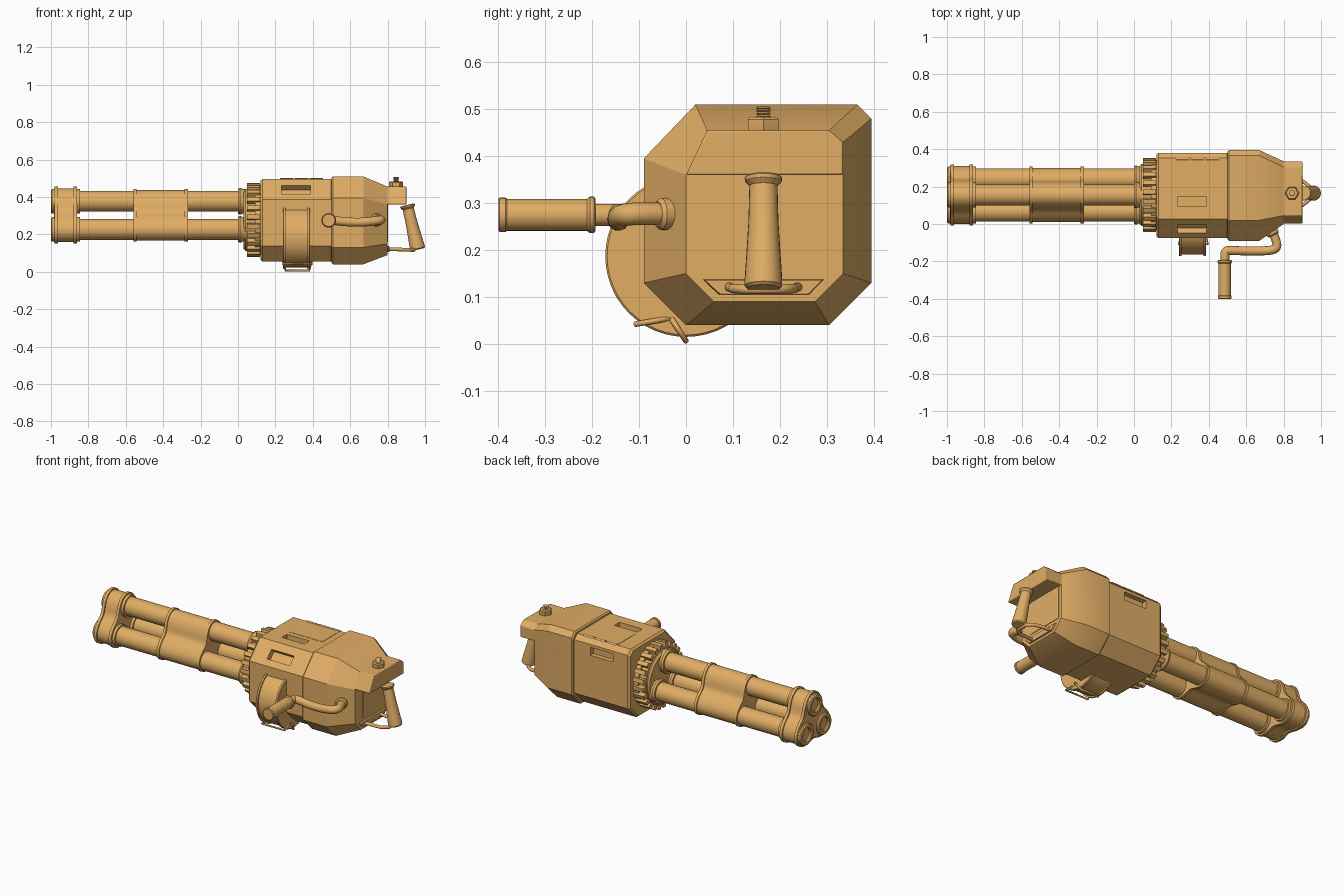
import bpy, bmesh, math
from mathutils import Vector

if "Cube" in bpy.data.objects:
    bpy.data.objects.remove(bpy.data.objects["Cube"])

mat = bpy.data.materials.new("orange_paint")
mat.diffuse_color = (0.75, 0.42, 0.13, 1)
mat.use_nodes = True
mat.node_tree.nodes["Principled BSDF"].inputs["Base Color"].default_value = mat.diffuse_color
AY, AZ = 0.155, 0.277          # barrel cluster axis


def finish(name, bm, bevel=0):
    bmesh.ops.recalc_face_normals(bm, faces=bm.faces)
    me = bpy.data.meshes.new(name)
    bm.to_mesh(me)
    bm.free()
    me.materials.append(mat)
    ob = bpy.data.objects.new(name, me)
    bpy.context.collection.objects.link(ob)
    if bevel:
        m = ob.modifiers.new("bevel", "BEVEL")
        m.width, m.segments, m.angle_limit = bevel, 2, math.radians(25)
    return ob


def loft(name, rings, bevel=0):
    """Skin a stack of equal-length point rings and cap both ends."""
    bm = bmesh.new()
    vs = [[bm.verts.new(p) for p in r] for r in rings]
    n = len(vs[0])
    for a, b in zip(vs, vs[1:]):
        for i in range(n):
            j = (i + 1) % n
            bm.faces.new((a[i], a[j], b[j], b[i]))
    bm.faces.new(vs[0])
    bm.faces.new(vs[-1])
    return finish(name, bm, bevel)


def prism(name, sections, bevel=0):
    """sections: list of (x, [(y, z), ...])"""
    return loft(name, [[(x, y, z) for y, z in pts] for x, pts in sections], bevel)


def lathe(name, origin, direction, profile, segs=32, phase=0):
    """profile: (distance along direction, radius)"""
    o = Vector(origin)
    q = Vector(direction).to_track_quat('Z', 'Y')
    ang = [2 * math.pi * i / segs + phase for i in range(segs)]
    return loft(name, [[o + q @ Vector((r * math.cos(a), r * math.sin(a), t)) for a in ang]
                       for t, r in profile])


def box(name, c, s, rot=0, bevel=0):
    bm = bmesh.new()
    bmesh.ops.create_cube(bm, size=1)
    bmesh.ops.scale(bm, vec=s, verts=bm.verts)
    ob = finish(name, bm, bevel)
    ob.location, ob.rotation_euler = c, (rot, 0, 0)
    return ob


def pipe(name, pts, r, smooth=True, cyclic=False):
    cu = bpy.data.curves.new(name, "CURVE")
    cu.dimensions = "3D"
    cu.bevel_depth, cu.bevel_resolution, cu.use_fill_caps = r, 5, True
    sp = cu.splines.new("NURBS" if smooth else "POLY")
    sp.points.add(len(pts) - 1)
    for p, co in zip(sp.points, pts):
        p.co = (*co, 1)
    sp.use_cyclic_u = cyclic
    if smooth:
        sp.order_u, sp.use_endpoint_u, sp.resolution_u = 3, True, 8
    cu.materials.append(mat)
    ob = bpy.data.objects.new(name, cu)
    bpy.context.collection.objects.link(ob)


def shift(pts, k):
    """Scale a y/z outline about the body centre."""
    return [(0.152 + (y - 0.152) * k, 0.275 + (z - 0.275) * k) for y, z in pts]


# three barrels with bored muzzles and collars at both ends
for k in range(3):
    a = math.pi / 2 + k * 2 * math.pi / 3
    lathe(f"barrel_{k + 1}", (-1, AY + 0.1 * math.cos(a), AZ + 0.1 * math.sin(a)), (1, 0, 0),
          [(0.2, 0.038), (0.006, 0.038), (0, 0.044), (0, 0.06), (0.006, 0.066), (0.155, 0.066),
           (0.155, 0.056), (1.0, 0.056), (1.0, 0.068), (1.012, 0.072), (1.025, 0.066), (1.06, 0.066)])


# three-lobed clamps around the barrels
def lobes(grow):
    out = []
    for i in range(96):
        t = 2 * math.pi * i / 96
        r = 0.125 + grow + 0.033 * math.cos(3 * (t - math.pi / 2))
        out.append((AY + r * math.cos(t), AZ + r * math.sin(t)))
    return out


def clamp(name, steps):
    prism(name, [(x, lobes(g)) for x, g in steps])


clamp("muzzle_clamp", [(-0.985, 0.01), (-0.98, 0.012), (-0.98, 0.02), (-0.962, 0.02), (-0.962, 0.011),
                       (-0.88, 0.011), (-0.88, 0.02), (-0.862, 0.02), (-0.862, 0.01)])
clamp("barrel_sleeve", [(-0.56, 0.0), (-0.56, 0.008), (-0.543, 0.008), (-0.543, 0.001),
                        (-0.285, 0.001), (-0.285, 0.008), (-0.268, 0.008), (-0.268, 0.0)])

# toothed ring behind the barrels
gear = []
for i in range(24):
    for f, r in ((0.0, 0.172), (0.36, 0.172), (0.44, 0.198), (0.92, 0.198)):
        t = 2 * math.pi * (i + f) / 24
        gear.append((AY + r * math.cos(t), AZ + r * math.sin(t)))
prism("drive_gear", [(0.047, gear), (0.118, gear)])
lathe("gear_hub", (0.03, AY, AZ), (1, 0, 0), [(0, 0.155), (0.01, 0.165), (0.06, 0.165), (0.06, 0.186), (0.1, 0.186)], 48)

# main housing: rear armour, front receiver and the end shelf
outer = [(0.02, 0.51), (0.365, 0.51), (0.395, 0.48), (0.395, 0.13),
         (0.305, 0.04), (0.0, 0.04), (-0.09, 0.13), (-0.09, 0.395)]
inner = [(0.045, 0.455), (0.305, 0.455), (0.335, 0.43), (0.335, 0.15),
         (0.275, 0.09), (0.06, 0.09), (0.0, 0.15), (0.0, 0.36)]
prism("rear_housing", [(0.5, shift(outer, 0.97)), (0.508, outer), (0.67, outer), (0.8, inner)])
body = shift(outer, 0.94)
front = prism("front_housing", [(0.12, shift(outer, 0.9)), (0.132, body), (0.496, body), (0.51, shift(outer, 0.9))])
shelf = [(0.045, 0.455), (0.305, 0.455), (0.335, 0.43), (0.335, 0.36), (0.0, 0.36)]
prism("rear_shelf", [(0.79, shelf), (0.9, shelf)], 0.004)
box("rear_panel", (0.8, 0.195, 0.26), (0.006, 0.24, 0.2))

# vent slots cut into top, sloped front and back faces
for name, c, s, rot in (("top_vent", (0.31, 0.12, 0.495), (0.155, 0.05, 0.06), 0),
                        ("front_vent", (0.31, -0.025, 0.437), (0.155, 0.06, 0.065), math.radians(46)),
                        ("back_vent", (0.31, 0.38, 0.425), (0.155, 0.06, 0.05), 0)):
    cut = box(name + "_cutter", c, s, rot)
    cut.hide_render = True
    cut.hide_viewport = True
    cut.display_type = "WIRE"
    m = front.modifiers.new(name, "BOOLEAN")
    m.object, m.operation, m.solver = cut, "DIFFERENCE", "EXACT"

# hatch hinge on the top
for i in range(3):
    lathe(f"hatch_hinge_{i + 1}", (0.225 + i * 0.08, 0.348, 0.495), (1, 0, 0), [(0, 0.007), (0.07, 0.007)], 12)
box("hatch_panel", (0.34, 0.26, 0.496), (0.23, 0.17, 0.003))

# bolt on the shelf
lathe("bolt_nut", (0.845, 0.165, 0.45), (0, 0, 1), [(0, 0.036), (0.008, 0.038), (0.028, 0.038), (0.034, 0.032)], 6)
thread = [(0, 0.014)]
for i in range(4):
    thread += [(0.032 + i * 0.006, 0.012), (0.035 + i * 0.006, 0.016)]
lathe("bolt_thread", (0.845, 0.165, 0.45), (0, 0, 1), thread + [(0.056, 0.011)], 16)

# rear grip and its lower bracket
lathe("rear_grip", (0.905, 0.165, 0.358), (0.056, 0, -0.236),
      [(0, 0.034), (0.004, 0.04), (0.012, 0.039), (0.022, 0.03), (0.1, 0.032),
       (0.18, 0.037), (0.225, 0.04), (0.24, 0.04), (0.246, 0.034)], 24)
pipe("grip_bracket", [(0.78, 0.09, 0.122), (0.9, 0.1, 0.118), (0.94, 0.13, 0.116),
                      (0.94, 0.2, 0.116), (0.9, 0.23, 0.118), (0.78, 0.24, 0.122)], 0.01, False)
prism("bracket_ledge", [(0.785, [(0.03, 0.14), (0.3, 0.14), (0.265, 0.103), (0.068, 0.103)]),
                        (0.81, [(0.04, 0.136), (0.29, 0.136), (0.26, 0.106), (0.073, 0.106)])])

# ammunition drum with raised rims
lathe("ammo_drum", (0.24, 0.0, 0.187), (1, 0, 0),
      [(0, 0.15), (0, 0.168), (0.004, 0.172), (0.014, 0.172), (0.014, 0.163), (0.131, 0.163),
       (0.131, 0.172), (0.141, 0.172), (0.145, 0.168), (0.145, 0.15)], 48)

# wire clips beneath the drum
for name, p, q in (("drum_clip_outer", (-0.108, 0.042), (-0.03, 0.055)),
                   ("drum_clip_inner", (-0.03, 0.052), (0.0, 0.006))):
    pipe(name, [(0.24, *p), (0.395, *p), (0.38, *q), (0.255, *q)], 0.006, False, True)

# bent side handle with collar and grip
pipe("side_handle_arm", [(0.485, -0.22, 0.275), (0.485, -0.165, 0.275), (0.49, -0.142, 0.275), (0.53, -0.142, 0.272),
                         (0.6, -0.144, 0.265), (0.67, -0.144, 0.265), (0.735, -0.142, 0.272),
                         (0.768, -0.125, 0.277), (0.758, -0.08, 0.277), (0.735, -0.03, 0.277)], 0.024)
lathe("side_handle_collar", (0.732, -0.03, 0.277), (0.4, -0.9, 0), [(0, 0.034), (0.026, 0.034), (0.034, 0.027)], 24)
lathe("side_handle_grip", (0.485, -0.193, 0.275), (0, -1, 0),
      [(0, 0.034), (0.003, 0.039), (0.012, 0.039), (0.018, 0.034), (0.188, 0.034), (0.192, 0.037),
       (0.204, 0.037), (0.207, 0.033)], 24)

# smooth the round parts, keep hard edges
bpy.context.view_layer.update()
for ob in bpy.context.scene.objects:
    if ob.type == "MESH" and not ob.hide_render:
        ob.select_set(True)
        bpy.context.view_layer.objects.active = ob
bpy.ops.object.shade_smooth_by_angle(angle=math.radians(28))
